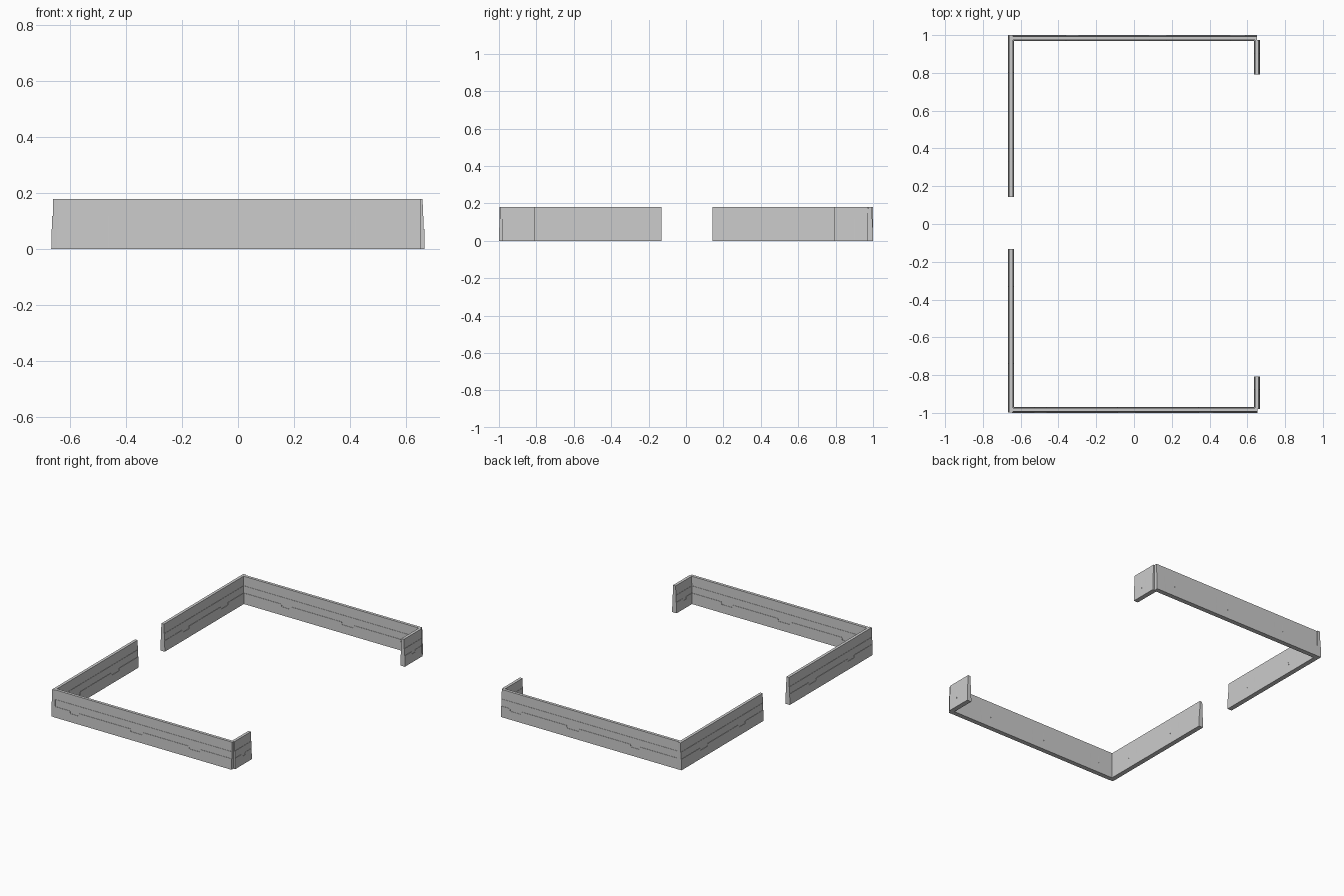
import bpy, bmesh
from mathutils import Vector

if "Cube" in bpy.data.objects:
    bpy.data.objects.remove(bpy.data.objects["Cube"])

TOP, Z_UPPER = 0.18, 0.118      # wall height, upper ledge height
LOW, HIGH = 0.055, 0.072        # the lower ledge jogs between these heights


def half_profile(z_lower):
    # (half thickness, height): three courses, each set back on a small ledge
    return [(0.016, 0), (0.0153, z_lower), (0.0130, z_lower),
            (0.0124, Z_UPPER), (0.0105, Z_UPPER), (0.0095, TOP)]


def stations(length, jogs):
    # positions along the wall with the lower ledge height at each
    pts = [(0.0, HIGH)]
    z = HIGH
    for f in jogs:
        d = f * length
        pts.append((d - 0.002, z))
        z = LOW if z == HIGH else HIGH
        pts.append((d + 0.002, z))
    pts.append((length, z))
    return pts


def wall(name, start, end, jogs):
    a, b = Vector((*start, 0)), Vector((*end, 0))
    length = (b - a).length
    along = (b - a).normalized()
    side = Vector((-along.y, along.x, 0))
    bm = bmesh.new()
    rings = []
    for d, z in stations(length, jogs):
        half = half_profile(z)
        loop = half + [(-w, h) for w, h in reversed(half)]
        rings.append([bm.verts.new(a + along * d + side * w + Vector((0, 0, h)))
                      for w, h in loop])
    n = len(rings[0])
    for r0, r1 in zip(rings, rings[1:]):
        for i in range(n):
            j = (i + 1) % n
            bm.faces.new((r0[i], r0[j], r1[j], r1[i]))
    bm.faces.new(rings[0])
    bm.faces.new(rings[-1])
    bmesh.ops.recalc_face_normals(bm, faces=bm.faces)
    mesh = bpy.data.meshes.new(name)
    bm.to_mesh(mesh)
    bm.free()
    obj = bpy.data.objects.new(name, mesh)
    bpy.context.collection.objects.link(obj)
    return obj


# long walls at the front and back
long_jogs = (0.09, 0.14, 0.43, 0.50, 0.76, 0.82)
wall("front_wall", (-0.645, -0.984), (0.653, -0.984), long_jogs)
wall("back_wall", (-0.645, 0.984), (0.652, 0.984), [f + 0.13 for f in long_jogs])

# left side walls, with an opening between them
side_jogs = (0.22, 0.30, 0.68, 0.77)
wall("left_front_wall", (-0.651, -0.998), (-0.651, -0.132), side_jogs)
wall("left_back_wall", (-0.651, 0.142), (-0.651, 1.0), side_jogs)

# short returns on the right side
wall("right_front_stub", (0.650, -0.980), (0.650, -0.807), (0.4, 0.6))
wall("right_back_stub", (0.650, 0.792), (0.650, 0.974), (0.4, 0.6))
